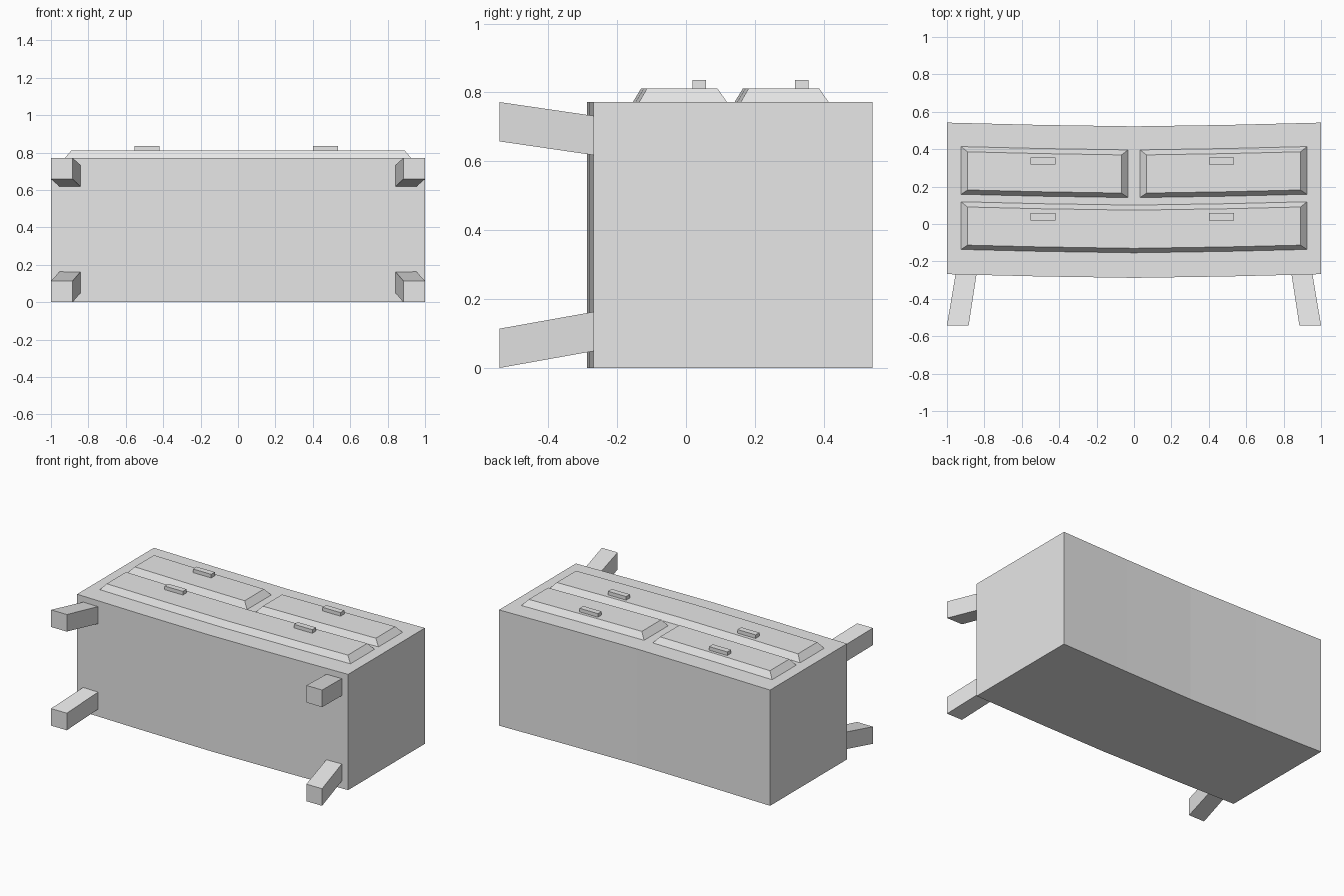
import bpy
import bmesh

cube = bpy.data.objects.get("Cube")
if cube:
    bpy.data.objects.remove(cube, do_unlink=True)

grey = bpy.data.materials.new("plain grey")
grey.use_nodes = True
colour = (0.8, 0.8, 0.8, 1)
grey.diffuse_color = colour
grey.node_tree.nodes["Principled BSDF"].inputs["Base Color"].default_value = colour


def bow(x):
    """Forward swell of the chest, greatest at the middle."""
    return 0.02 * (1 - min(abs(x), 1) ** 1.4)


def loft(name, rings, cap_start=True):
    """Solid through rings of points with equal counts."""
    bm = bmesh.new()
    loops = [[bm.verts.new(p) for p in ring] for ring in rings]
    for a, b in zip(loops, loops[1:]):
        for i in range(len(a)):
            j = (i + 1) % len(a)
            bm.faces.new((a[i], a[j], b[j], b[i]))
    if cap_start:
        bm.faces.new(loops[0][::-1])
    bm.faces.new(loops[-1])
    if cap_start:
        bmesh.ops.recalc_face_normals(bm, faces=bm.faces)
    mesh = bpy.data.meshes.new(name)
    bm.to_mesh(mesh)
    bm.free()
    mesh.materials.append(grey)
    obj = bpy.data.objects.new(name, mesh)
    bpy.context.collection.objects.link(obj)
    return obj


def bowed_ring(x0, x1, y0, y1, z):
    """Counter-clockwise outline whose long edges follow the bow."""
    xs = [x0] + [k for k in (-0.5, 0, 0.5) if x0 < k < x1] + [x1]
    front = [(x, y0 - bow(x), z) for x in xs]
    back = [(x, y1 - bow(x), z) for x in reversed(xs)]
    return front + back


def drawer(name, x0, x1, y0, y1):
    """Raised drawer front with sloping sides."""
    loft(name, [bowed_ring(x0, x1, y0, y1, TOP),
                bowed_ring(x0 + 0.035, x1 - 0.035, y0 + 0.024, y1 - 0.027, FACE)],
         cap_start=False)


def box_ring(x, y, z, w, h):
    """Rectangle in the xz plane, centred on x and z."""
    return [(x + sx * w / 2, y, z + sz * h / 2)
            for sx, sz in ((-1, -1), (1, -1), (1, 1), (-1, 1))]


TOP, FACE = 0.772, 0.812

# Chest body
loft("chest_body", [bowed_ring(-1, 1, -0.268, 0.542, z) for z in (0, TOP)])

# Drawer fronts
drawer("wide_drawer", -0.925, 0.925, -0.134, 0.121)
drawer("right_drawer", -0.925, -0.032, 0.161, 0.416)
drawer("left_drawer", 0.032, 0.925, 0.161, 0.416)

# Drawer pulls
for side, x in (("right", -0.487), ("left", 0.468)):
    for row, y in (("lower", 0.019), ("upper", 0.317)):
        loft(f"{row}_{side}_pull",
             [box_ring(x, yy, 0.822, 0.134, 0.028) for yy in (y, y + 0.039)])

# Splayed legs
for side, sx in (("right", -1), ("left", 1)):
    for row, foot_z, root_z in (("front", 0.715, 0.675), ("back", 0.057, 0.106)):
        loft(f"{row}_{side}_leg",
             [box_ring(sx * 0.942, -0.542, foot_z, 0.116, 0.114),
              box_ring(sx * 0.898, -0.268, root_z, 0.112, 0.114)])
